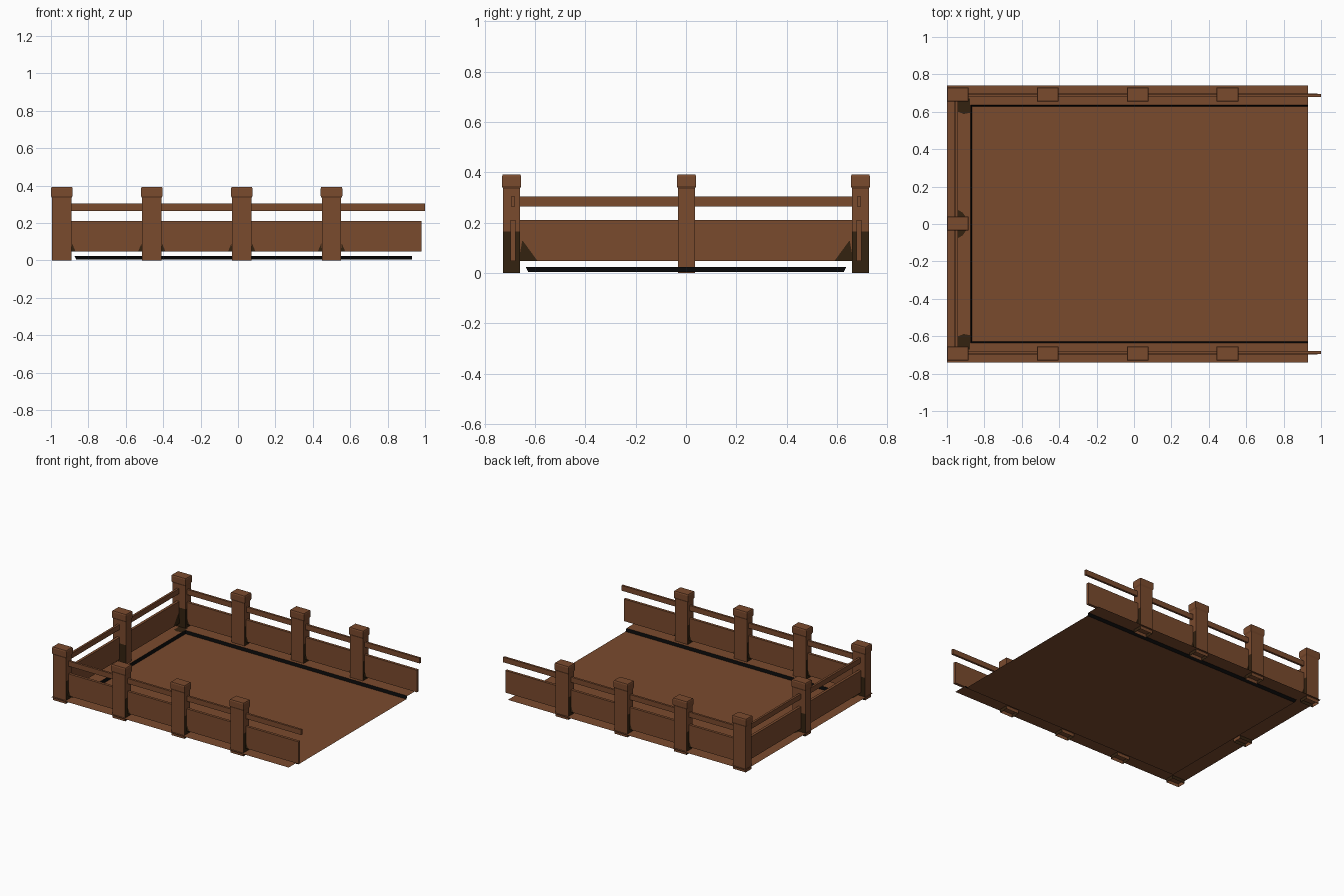
import bpy, bmesh

if "Cube" in bpy.data.objects:
    bpy.data.objects.remove(bpy.data.objects["Cube"])


def material(name, color):
    m = bpy.data.materials.new(name)
    m.diffuse_color = (*color, 1)
    m.use_nodes = True
    m.node_tree.nodes["Principled BSDF"].inputs["Base Color"].default_value = m.diffuse_color
    return m


WOOD = material("brown wood", (0.195, 0.069, 0.027))
DARK = material("dark brown", (0.034, 0.016, 0.005))
BLACK = material("black edge", (0.002, 0.002, 0.002))


def mesh_object(name, bm, mats):
    me = bpy.data.meshes.new(name)
    bm.to_mesh(me)
    bm.free()
    for m in mats:
        me.materials.append(m)
    ob = bpy.data.objects.new(name, me)
    bpy.context.collection.objects.link(ob)
    return ob


def face(bm, pts, mat=0):
    f = bm.faces.new([bm.verts.new(p) for p in pts])
    f.material_index = mat


def box(name, lo, hi):
    bm = bmesh.new()
    bmesh.ops.create_cube(bm, size=1)
    for v in bm.verts:
        v.co = [(a + b) / 2 + c * (b - a) for a, b, c in zip(lo, hi, v.co)]
    mesh_object(name, bm, [WOOD])


def rings(cx, cy, hx, hy, z):
    return [(cx - hx, cy - hy, z), (cx + hx, cy - hy, z),
            (cx + hx, cy + hy, z), (cx - hx, cy + hy, z)]


def stack(name, levels, dark_sides=(), bottom=False, top=True):
    # side order: 0 = -y, 1 = +x, 2 = +y, 3 = -x
    bm = bmesh.new()
    for k, (a, b) in enumerate(zip(levels, levels[1:])):
        for i in range(4):
            j = (i + 1) % 4
            face(bm, [a[i], a[j], b[j], b[i]], int(k == 0 and i in dark_sides))
    if top:
        face(bm, levels[-1])
    if bottom:
        face(bm, levels[0][::-1])
    bmesh.ops.remove_doubles(bm, verts=bm.verts, dist=1e-5)
    mesh_object(name, bm, [WOOD, DARK])


def post(x, y, dark_sides):
    # hollow post, open below, with grimy lower sides
    stack("post", [rings(x, y, 0.052, 0.033, z) for z in (0, 0.165, 0.34)], dark_sides)
    # chamfered cap
    stack("post_cap", [rings(x, y, hx, hy, z) for hx, hy, z in
                       ((0.052, 0.033, 0.333), (0.058, 0.038, 0.345),
                        (0.058, 0.038, 0.383), (0.055, 0.035, 0.391))], bottom=True)


# recessed floor: thin rim, black sloped step, lower floor
X0, X1, Y, ZR, ZF = -1.0, 0.93, 0.74, 0.024, 0.004
bm = bmesh.new()
xi, yi, xf, yf = -0.875, 0.637, -0.865, 0.627
face(bm, [(X0, -Y, ZR), (xi, -yi, ZR), (xi, yi, ZR), (X0, Y, ZR)])
face(bm, [(xf, -yf, ZF), (X1, -yf, ZF), (X1, yf, ZF), (xf, yf, ZF)])
face(bm, [(xi, -yi, ZR), (xf, -yf, ZF), (xf, yf, ZF), (xi, yi, ZR)], 1)
for s in (-1, 1):
    rim = [(X0, s * Y, ZR), (X1, s * Y, ZR), (X1, s * yi, ZR), (xi, s * yi, ZR)]
    step = [(xi, s * yi, ZR), (X1, s * yi, ZR), (X1, s * yf, ZF), (xf, s * yf, ZF)]
    face(bm, rim[::-s], 0)
    face(bm, step[::-s], 1)
bmesh.ops.remove_doubles(bm, verts=bm.verts, dist=1e-5)
mesh_object("deck_floor", bm, [WOOD, BLACK])

# posts
XS = (-0.942, -0.461, 0.02, 0.5)
YP, YR, XR = 0.693, 0.688, -0.95
for s in (-1, 1):
    for x in XS:
        corner = x == XS[0]
        post(x, s * YP, (1, 1 - s) if corner else (1, 3))
    # side rail and panel
    box("side_rail", (-0.94, s * YR - 0.008, 0.265), (1.0, s * YR + 0.008, 0.303))
    box("side_panel", (-0.94, s * YR - 0.01, 0.048), (0.98, s * YR + 0.01, 0.21))
post(XS[0], 0.002, (0, 2))

# end rail and panel
box("end_rail", (XR - 0.008, -0.69, 0.265), (XR + 0.008, 0.69, 0.303))
box("end_panel", (XR - 0.01, -0.69, 0.048), (XR + 0.01, 0.69, 0.21))

# dark grime patches next to the posts
bm = bmesh.new()
for s in (-1, 1):
    for x in XS:
        for d in (-1, 1):
            if x == XS[0] and d < 0:
                continue
            e = x + d * 0.05
            for y in (s * YR - 0.0115, s * YR + 0.0115):
                face(bm, [(e, y, 0.048), (e + d * 0.023, y, 0.048), (e + d * 0.005, y, 0.09)])
    # corner patches on rim and panels
    z = ZR + 0.001
    face(bm, [(-0.94, s * 0.67, z), (-0.876, s * 0.67, z), (-0.876, s * 0.595, z),
              (-0.91, s * 0.588, z), (-0.94, s * 0.6, z)][::-s])
    xp = XR + 0.0115
    face(bm, [(xp, s * 0.665, 0.048), (xp, s * 0.59, 0.048), (xp, s * 0.65, 0.13)])
    # middle post patches
    face(bm, [(-0.948, s * 0.03, z), (-0.895, s * 0.03, z), (-0.915, s * 0.06, z),
              (-0.94, s * 0.075, z)][::s])
mesh_object("grime_patches", bm, [DARK])
